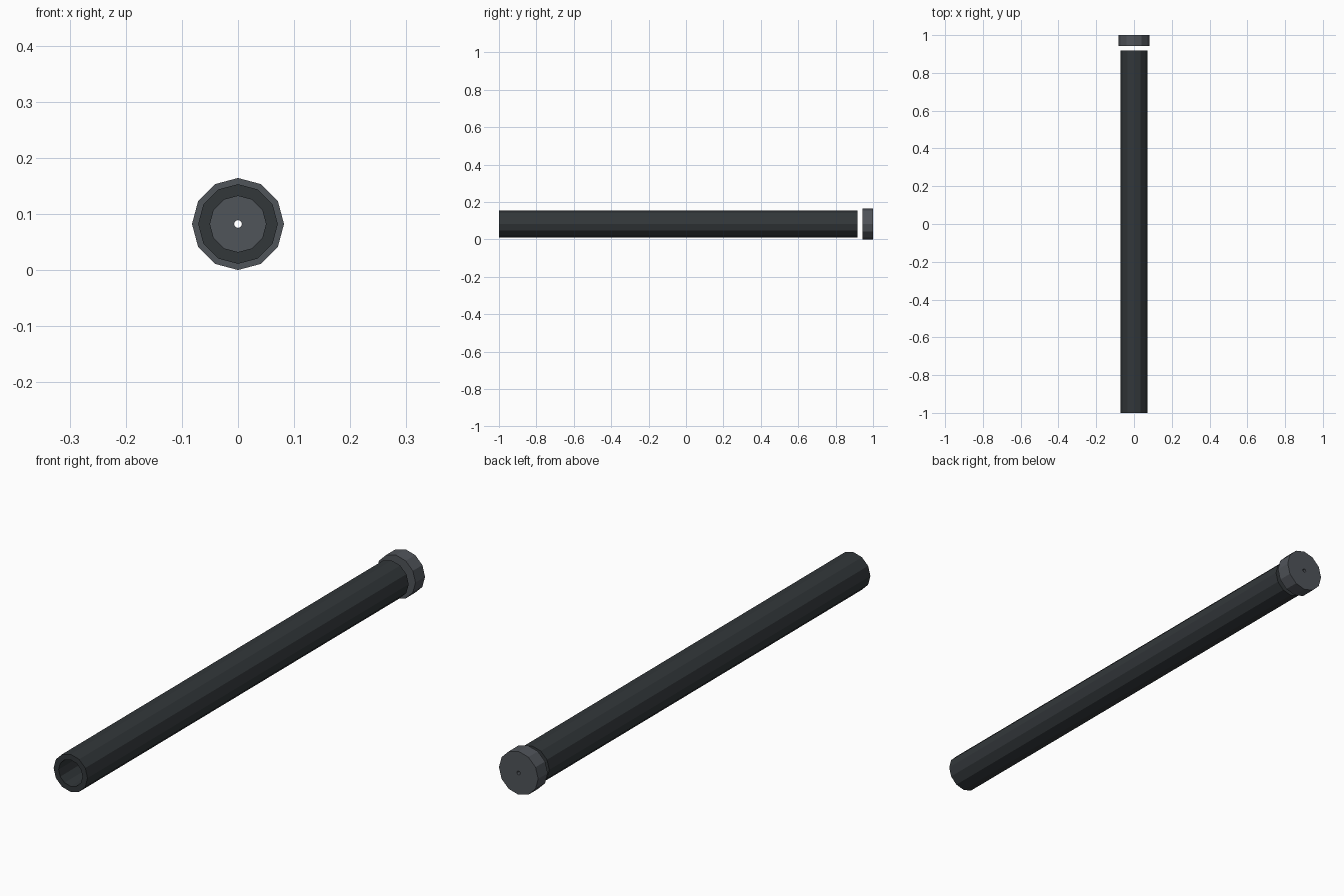
import bpy, bmesh
from math import sin, cos, tau

if "Cube" in bpy.data.objects:
    bpy.data.objects.remove(bpy.data.objects["Cube"])

SIDES = 12
AXIS_Z = 0.082


def material(name, rgb):
    mat = bpy.data.materials.new(name)
    mat.diffuse_color = (*rgb, 1)
    mat.use_nodes = True
    mat.node_tree.nodes["Principled BSDF"].inputs["Base Color"].default_value = mat.diffuse_color
    return mat


def hollow_cylinder(name, y0, y1, outer, inner, mat):
    """Flat-shaded ring section swept around the y axis."""
    section = [(outer, y0), (outer, y1), (inner, y1), (inner, y0)]
    bm = bmesh.new()
    rings = []
    for i in range(SIDES):
        a = tau * i / SIDES
        rings.append([bm.verts.new((r * sin(a), y, AXIS_Z + r * cos(a)))
                      for r, y in section])
    for i in range(SIDES):
        p, q = rings[i], rings[(i + 1) % SIDES]
        for j in range(4):
            k = (j + 1) % 4
            bm.faces.new((p[j], p[k], q[k], q[j]))
    bmesh.ops.recalc_face_normals(bm, faces=bm.faces)
    mesh = bpy.data.meshes.new(name)
    bm.to_mesh(mesh)
    bm.free()
    mesh.materials.append(mat)
    obj = bpy.data.objects.new(name, mesh)
    bpy.context.collection.objects.link(obj)
    return obj


# Long open tube
hollow_cylinder("tube", -1.0, 0.918, 0.071, 0.05,
                material("dark_tube", (0.032, 0.038, 0.042)))

# Detached end cap with a small through hole
hollow_cylinder("end_cap", 0.943, 1.0, 0.082, 0.007,
                material("grey_cap", (0.08, 0.089, 0.102)))
